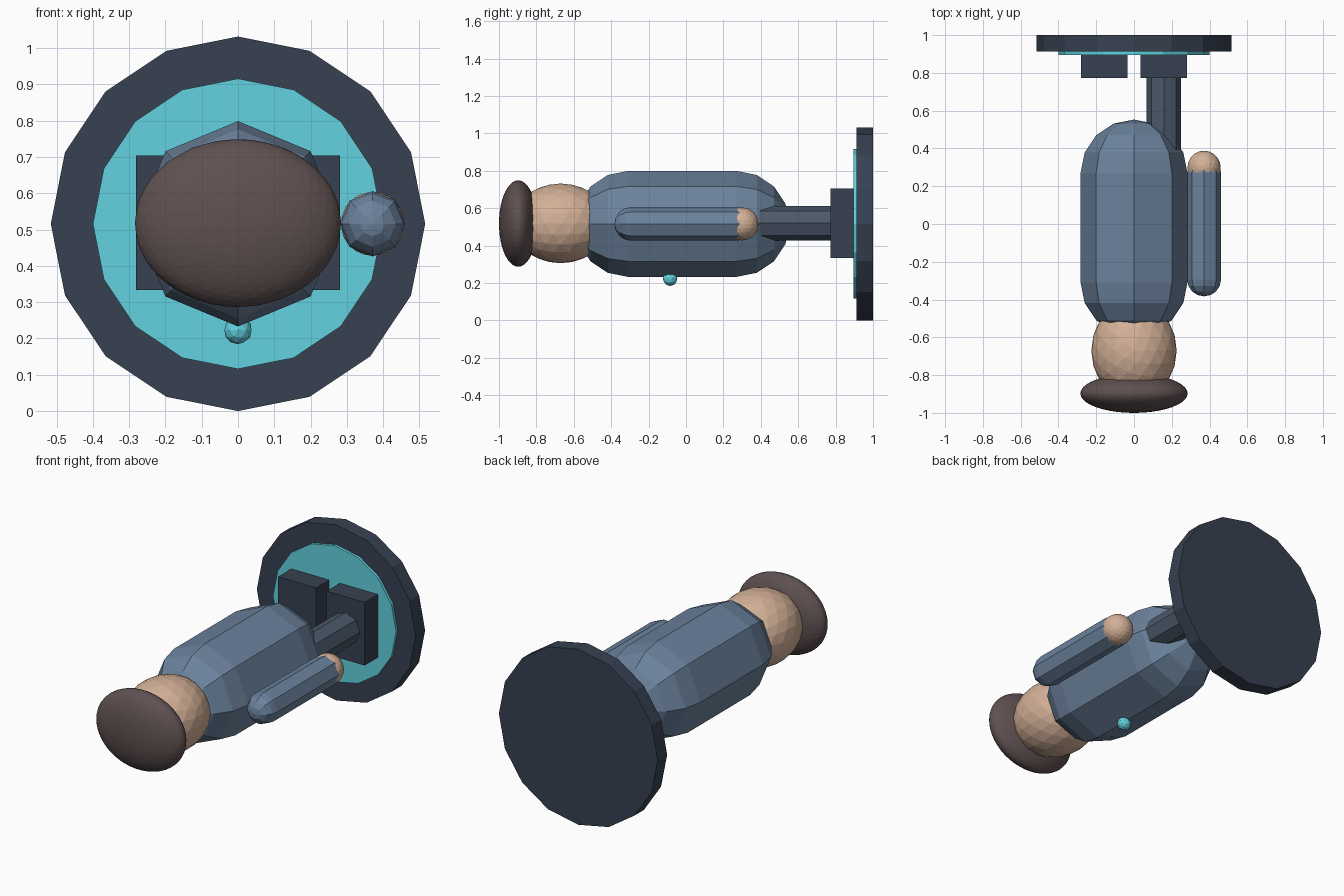
import bpy, bmesh
from math import sin, cos, pi, radians
from mathutils import Matrix

if "Cube" in bpy.data.objects:
    bpy.data.objects.remove(bpy.data.objects["Cube"])

ZC = 0.516  # height of the figure's long axis


def material(name, hex_code):
    rgb = [int(hex_code[i:i + 2], 16) / 255 for i in (0, 2, 4)]
    m = bpy.data.materials.new(name)
    m.diffuse_color = [((c + 0.055) / 1.055) ** 2.4 for c in rgb] + [1]
    m.use_nodes = True
    m.node_tree.nodes["Principled BSDF"].inputs["Base Color"].default_value = m.diffuse_color
    return m


DARK = material("dark slate", "374151")
CYAN = material("cyan", "62D2E0")
COAT = material("blue grey", "6B829C")
TROUSER = material("trouser grey", "4B596B")
SKIN = material("skin", "D3B097")
HAIR = material("dark brown", "5F5050")


def finish(bm, name, mat):
    bmesh.ops.recalc_face_normals(bm, faces=bm.faces)
    me = bpy.data.meshes.new(name)
    bm.to_mesh(me)
    bm.free()
    me.materials.append(mat)
    ob = bpy.data.objects.new(name, me)
    bpy.context.collection.objects.link(ob)
    return ob


def capsule(name, mat, x, z, r, y0, y1, sides=8, steps=4):
    """Capsule along y; y0 and y1 are the cap centres."""
    bm = bmesh.new()
    prof = [(y0 - r * cos(a), r * sin(a)) for a in (pi / 2 * i / steps for i in range(1, steps + 1))]
    prof += [(y1 + r * sin(a), r * cos(a)) for a in (pi / 2 * i / steps for i in range(steps))]
    rings = [[bm.verts.new((x + q * cos(2 * pi * k / sides), y, z + q * sin(2 * pi * k / sides)))
              for k in range(sides)] for y, q in prof]
    tips = [bm.verts.new((x, y0 - r, z)), bm.verts.new((x, y1 + r, z))]
    for k in range(sides):
        n = (k + 1) % sides
        for a, b in zip(rings, rings[1:]):
            bm.faces.new((a[k], a[n], b[n], b[k]))
        bm.faces.new((tips[0], rings[0][n], rings[0][k]))
        bm.faces.new((tips[1], rings[-1][k], rings[-1][n]))
    return finish(bm, name, mat)


def ball(name, mat, loc, radii, sub):
    bm = bmesh.new()
    bmesh.ops.create_icosphere(bm, subdivisions=sub, radius=1,
                               matrix=Matrix.LocRotScale(loc, None, radii))
    return finish(bm, name, mat)


def disc(name, mat, r, y0, y1):
    bm = bmesh.new()
    bmesh.ops.create_cone(bm, cap_ends=True, segments=16, radius1=r, radius2=r, depth=y1 - y0,
                          matrix=Matrix.Translation((0, (y0 + y1) / 2, ZC)) @ Matrix.Rotation(radians(90), 4, 'X'))
    return finish(bm, name, mat)


# Round stand and its glowing inlay
disc("base", DARK, 0.516, 0.912, 1.0)
disc("base_inlay", CYAN, 0.4, 0.896, 0.93)

# Pair of block boots
for side, label in ((-1, "left"), (1, "right")):
    bm = bmesh.new()
    bmesh.ops.create_cube(bm, size=1, matrix=Matrix.LocRotScale(
        (side * 0.158, 0.835, 0.519), None, (0.247, 0.123, 0.371)))
    finish(bm, label + "_boot", DARK)

# Body, single leg and single arm
capsule("torso", COAT, 0, ZC, 0.283, -0.31, 0.27)
capsule("right_leg", TROUSER, 0.158, 0.52, 0.092, 0.33, 0.785)
capsule("right_arm", COAT, 0.371, ZC, 0.09, -0.293, 0.27)
ball("right_hand", SKIN, (0.371, 0.3, ZC), (0.088, 0.088, 0.088), 3)

# Head, hair and chest light
ball("head", SKIN, (0, -0.67, 0.519), (0.226, 0.265, 0.213), 3)
ball("hair", HAIR, (0, -0.897, 0.518), (0.284, 0.103, 0.231), 4)
ball("chest_light", CYAN, (0, -0.085, 0.223), (0.039, 0.039, 0.039), 2)
